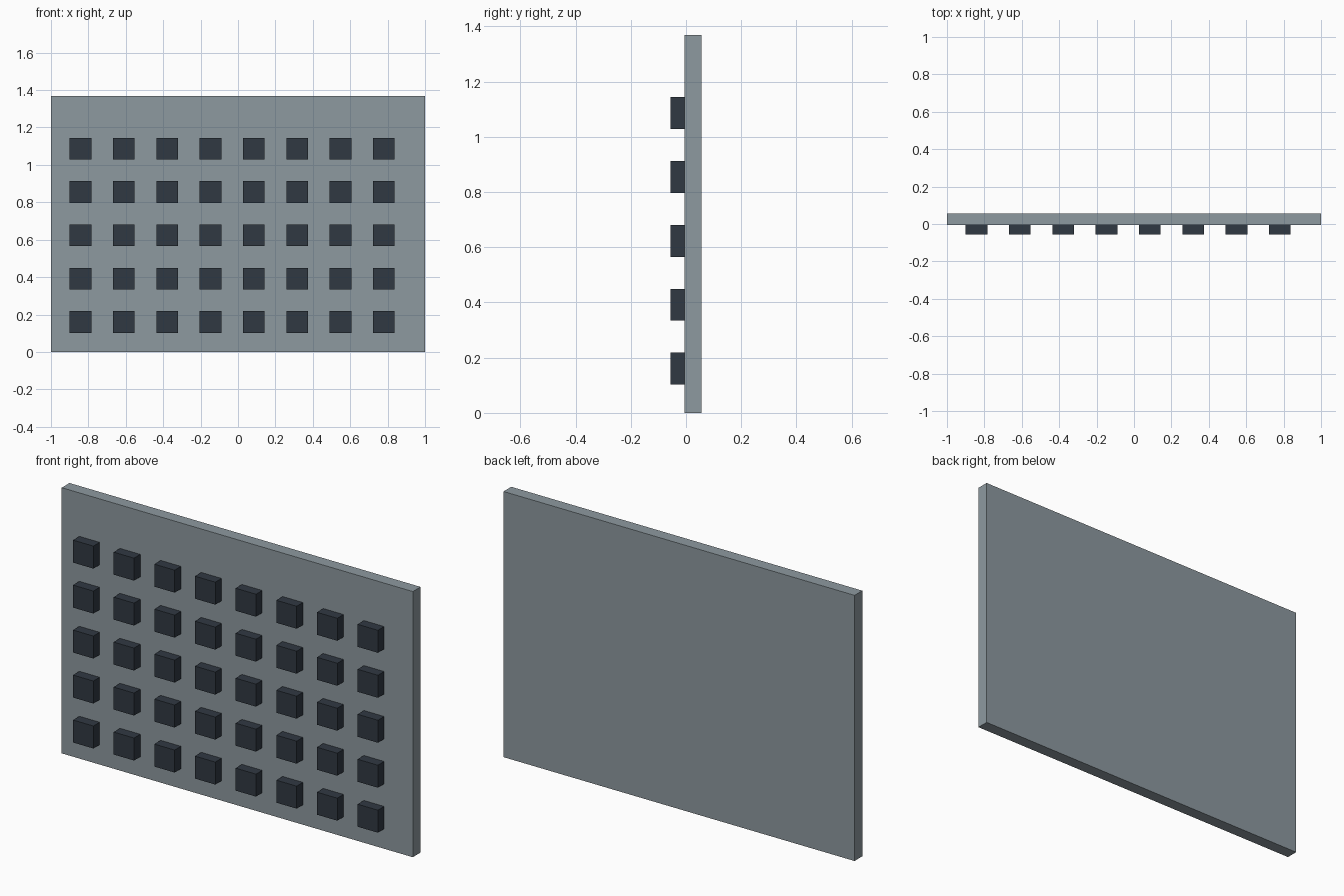
import bpy

if "Cube" in bpy.data.objects:
    bpy.data.objects.remove(bpy.data.objects["Cube"])


def material(name, color):
    mat = bpy.data.materials.new(name)
    mat.diffuse_color = color
    mat.use_nodes = True
    mat.node_tree.nodes["Principled BSDF"].inputs["Base Color"].default_value = mat.diffuse_color
    return mat


def box(name, center, size, mat):
    bpy.ops.mesh.primitive_cube_add(size=1, location=center)
    obj = bpy.context.object
    obj.name = name
    obj.scale = size
    bpy.ops.object.transform_apply(location=False, rotation=False, scale=True)
    obj.data.materials.append(mat)
    return obj


panel_mat = material("panel_grey", (0.27, 0.32, 0.35, 1))
block_mat = material("block_dark", (0.03, 0.04, 0.055, 1))

HEIGHT = 1.368
FRONT, FACE, BACK = -0.057, -0.006, 0.057   # block front, panel face, panel back
COLS, ROWS = 8, 5
PITCH, SIDE = 0.2316, 0.1158
X0, Z0 = -0.842, 0.160                      # centre of the lower left block

# Flat backing panel
box("panel", (0, (FACE + BACK) / 2, HEIGHT / 2), (2, BACK - FACE, HEIGHT), panel_mat)

# One raised block, then an array across and up
block = box("raised_blocks", (X0, (FRONT + FACE) / 2, Z0),
            (SIDE, FACE - FRONT, SIDE), block_mat)
for name, count, step in (("columns", COLS, (PITCH, 0, 0)), ("rows", ROWS, (0, 0, PITCH))):
    arr = block.modifiers.new(name, 'ARRAY')
    arr.count = count
    arr.use_relative_offset = False
    arr.use_constant_offset = True
    arr.constant_offset_displace = step
